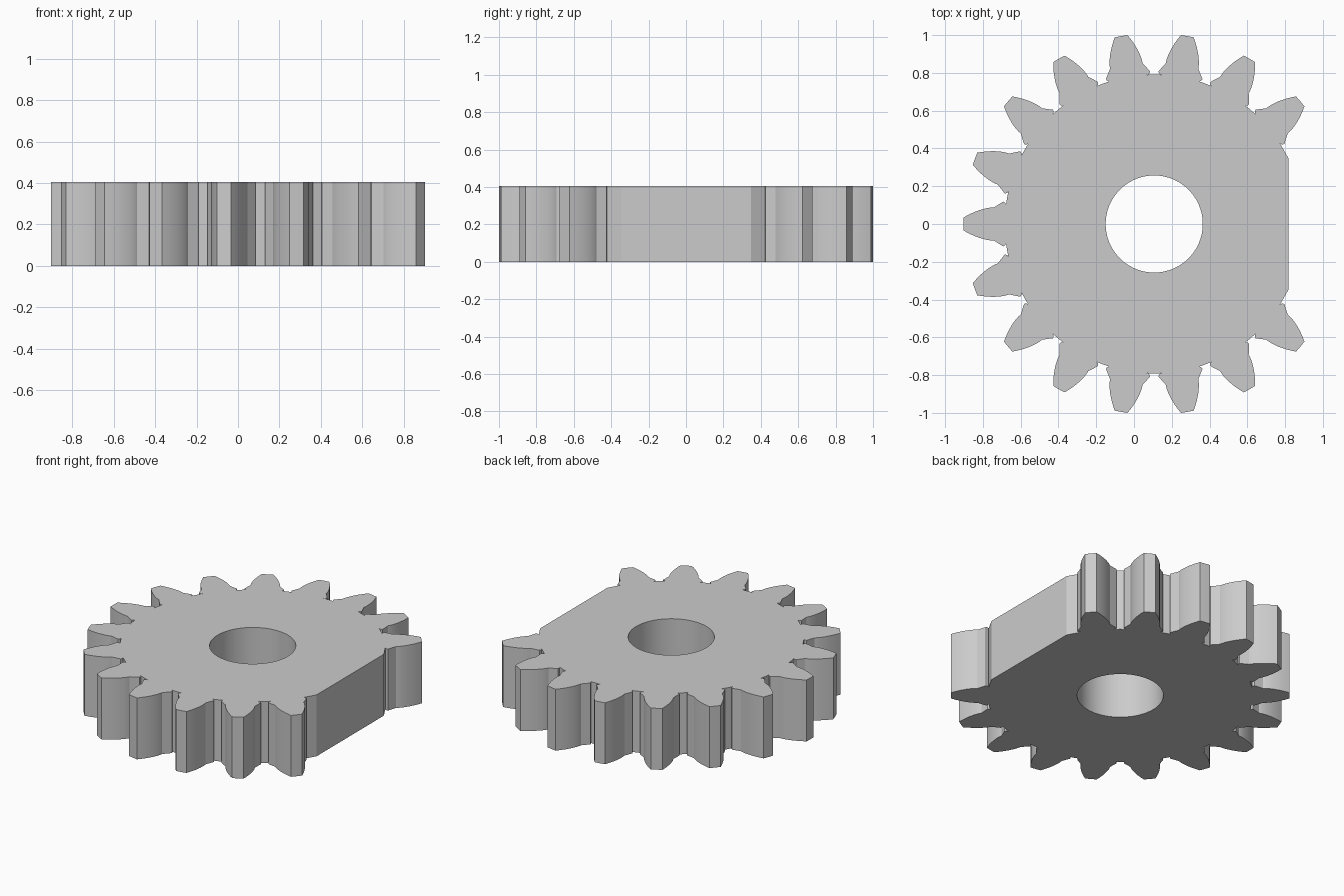
import bpy, bmesh
from math import sin, cos, acos, asin, tan, sqrt, pi, radians
from mathutils import Vector

old = bpy.data.objects.get("Cube")
if old:
    bpy.data.objects.remove(old, do_unlink=True)

# Gear proportions
TEETH = 18
TIP = 1.01
MODULE = TIP / (TEETH / 2 + 1)
PITCH = MODULE * TEETH / 2
PRESSURE = radians(20)
BASE = PITCH * cos(PRESSURE)
ROOT = 0.791
FILLET = 0.018
BORE = 0.257
FLAT = 0.71          # distance of the cut side from the axis
CENTRE_X = 0.107
HEIGHT = 0.404
STEP = 2 * pi / TEETH


def involute(a):
    return tan(a) - a


def polar(r, a):
    return Vector((r * cos(a), r * sin(a)))


def half_tooth():
    """Tooth side from root to tip, as (radius, half angle) pairs."""
    side_angle = STEP / 4 + involute(PRESSURE)
    # Rounded root corner, tangent to the radial flank and the root circle
    centre_r = ROOT + FILLET
    centre_a = side_angle + asin(FILLET / centre_r)
    centre = polar(centre_r, centre_a)
    start = centre_a + pi
    turn = -(pi / 2 + side_angle - centre_a)
    pairs = []
    for i in range(7):
        p = centre + polar(FILLET, start + turn * i / 6)
        pairs.append((p.length, Vector((1, 0)).angle(p)))
    # Curved flank
    for i in range(11):
        r = BASE + (TIP - BASE) * (i / 10) ** 1.5
        pairs.append((r, side_angle - involute(acos(min(1, BASE / r)))))
    return pairs


def gear_outline():
    side = half_tooth()
    cut_angle = acos(FLAT / ROOT)
    points = [polar(ROOT, cut_angle)]
    for k in range(2, TEETH - 1):
        mid = k * STEP
        points += [polar(r, mid - a) for r, a in side]
        points.append(polar(TIP, mid))
        points += [polar(r, mid + a) for r, a in reversed(side)]
        if k < TEETH - 2:
            points.append(polar(ROOT, mid + STEP / 2))
    points.append(polar(ROOT, -cut_angle))
    return points


def add_loop(bm, points):
    verts = [bm.verts.new((p.x + CENTRE_X, p.y, 0)) for p in points]
    return [bm.edges.new((v, verts[i - 1])) for i, v in enumerate(verts)]


# Gear body: outline with a round bore, extruded upwards
bm = bmesh.new()
edges = add_loop(bm, gear_outline())
edges += add_loop(bm, [polar(BORE, 2 * pi * i / 96) for i in range(96)])
bmesh.ops.triangle_fill(bm, use_beauty=True, use_dissolve=False, edges=edges)
raised = bmesh.ops.extrude_face_region(bm, geom=bm.faces[:], use_keep_orig=True)
top = [g for g in raised["geom"] if isinstance(g, bmesh.types.BMVert)]
bmesh.ops.translate(bm, verts=top, vec=(0, 0, HEIGHT))
bmesh.ops.recalc_face_normals(bm, faces=bm.faces[:])

mesh = bpy.data.meshes.new("gear")
bm.to_mesh(mesh)
bm.free()
gear = bpy.data.objects.new("gear", mesh)
bpy.context.collection.objects.link(gear)

# Plain grey
grey = bpy.data.materials.new("grey")
grey.use_nodes = True
colour = (0.6, 0.6, 0.6, 1)
grey.diffuse_color = colour
grey.node_tree.nodes["Principled BSDF"].inputs["Base Color"].default_value = colour
mesh.materials.append(grey)

bpy.ops.object.select_all(action="DESELECT")
gear.select_set(True)
bpy.context.view_layer.objects.active = gear
bpy.ops.object.shade_smooth_by_angle(angle=radians(25))
